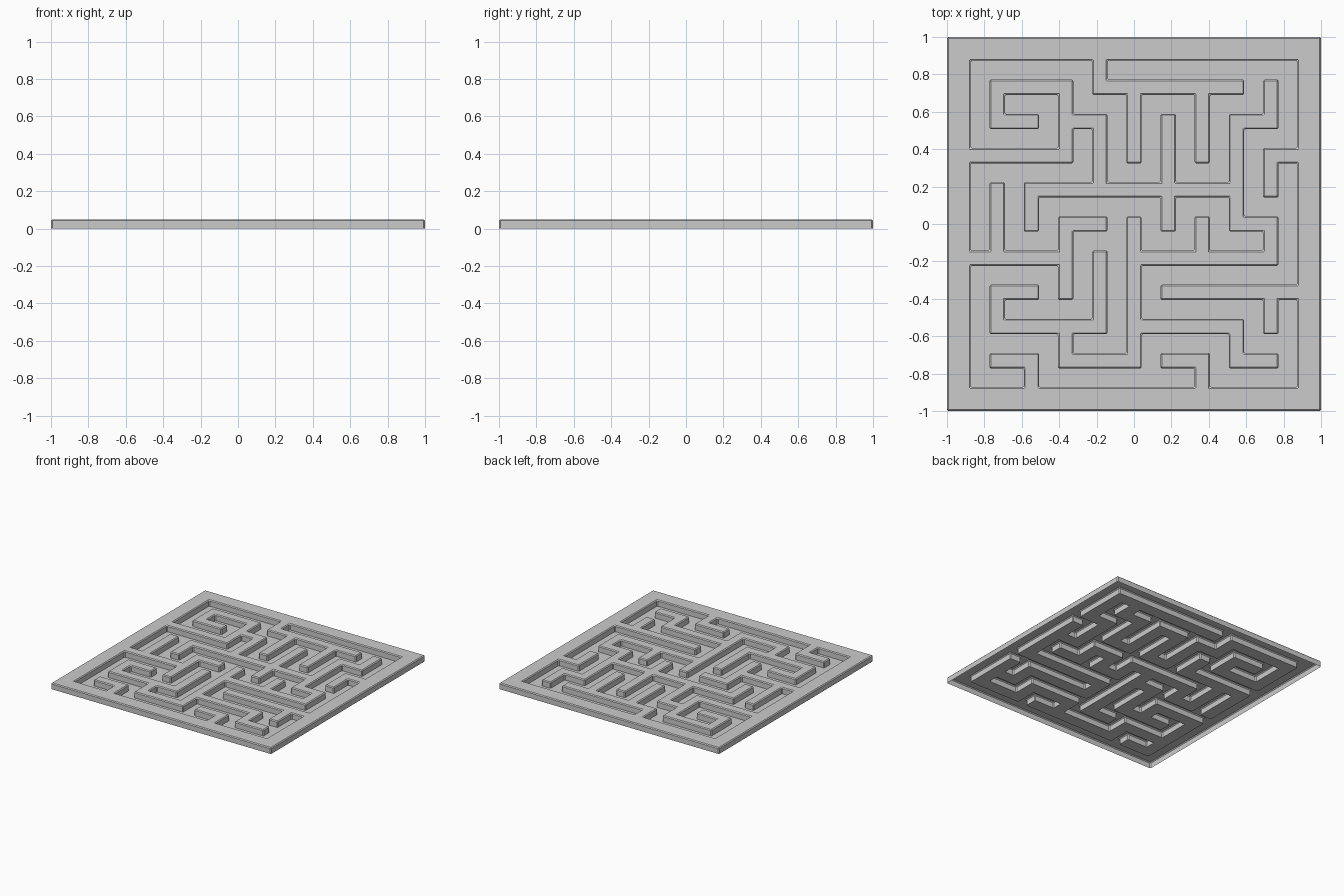
import bpy, bmesh, math

if "Cube" in bpy.data.objects:
    bpy.data.objects.remove(bpy.data.objects["Cube"])

N, H = 10, 0.05
PITCH, HALF = 0.1828, 0.0505
# 1 = open passage: to the next cell in the row / to the next row down
EAST = ["111011111", "010101010", "110000001", "111010100", "001110101",
        "010101010", "110001111", "011001110", "110101101", "101111011"]
SOUTH = ["1001000011", "1010111101", "0001111110", "1100000011", "1110111101",
         "0001100001", "1011110000", "1000100011", "1010010101"]

# Lines bounding cells and walls
line = [-1.0]
for i in range(N):
    c = (i - (N - 1) / 2) * PITCH
    line += [c - HALF, c + HALF]
line.append(1.0)
T = len(line) - 1


def is_groove(i, j):
    """Tile i across, j down from the back: odd indices are cells."""
    if not (0 < i < T - 1 and 0 < j < T - 1):
        return False
    c, r = (i - 1) // 2, (j - 1) // 2
    if i % 2 and j % 2:
        return True
    if j % 2:
        return EAST[r][c] == "1"
    if i % 2:
        return SOUTH[r][c] == "1"
    return False


def height(i, j):
    return 0.0 if is_groove(i, j) or not (0 <= i < T and 0 <= j < T) else H


bm = bmesh.new()


def quad(*pts):
    bm.faces.new([bm.verts.new(p) for p in pts])


# Tops and groove floors, with a wall wherever the height drops
for i in range(T):
    for j in range(T):
        x0, x1, y0, y1 = line[i], line[i + 1], -line[j + 1], -line[j]
        z = height(i, j)
        quad((x0, y0, z), (x1, y0, z), (x1, y1, z), (x0, y1, z))
        if z == 0:
            continue
        for di, dj, a, b in ((1, 0, (x1, y0), (x1, y1)), (-1, 0, (x0, y1), (x0, y0)),
                             (0, 1, (x0, y0), (x1, y0)), (0, -1, (x1, y1), (x0, y1))):
            if height(i + di, j + dj) == 0:
                quad((*a, 0), (*b, 0), (*b, z), (*a, z))
bmesh.ops.remove_doubles(bm, verts=bm.verts, dist=1e-4)

# Soften the wall corners and rims slightly
sharp = [e for e in bm.edges if len(e.link_faces) == 2
         and e.calc_face_angle() > 1 and max(v.co.z for v in e.verts) > 0.01]
bmesh.ops.bevel(bm, geom=sharp, offset=0.007, segments=1, affect='EDGES', profile=0.5)

mesh = bpy.data.meshes.new("maze_plate")
bm.to_mesh(mesh)
bm.free()
plate = bpy.data.objects.new("maze_plate", mesh)
bpy.context.collection.objects.link(plate)

mat = bpy.data.materials.new("light grey")
mat.diffuse_color = (0.6, 0.6, 0.6, 1)
mat.use_nodes = True
mat.node_tree.nodes["Principled BSDF"].inputs["Base Color"].default_value = mat.diffuse_color
mesh.materials.append(mat)
